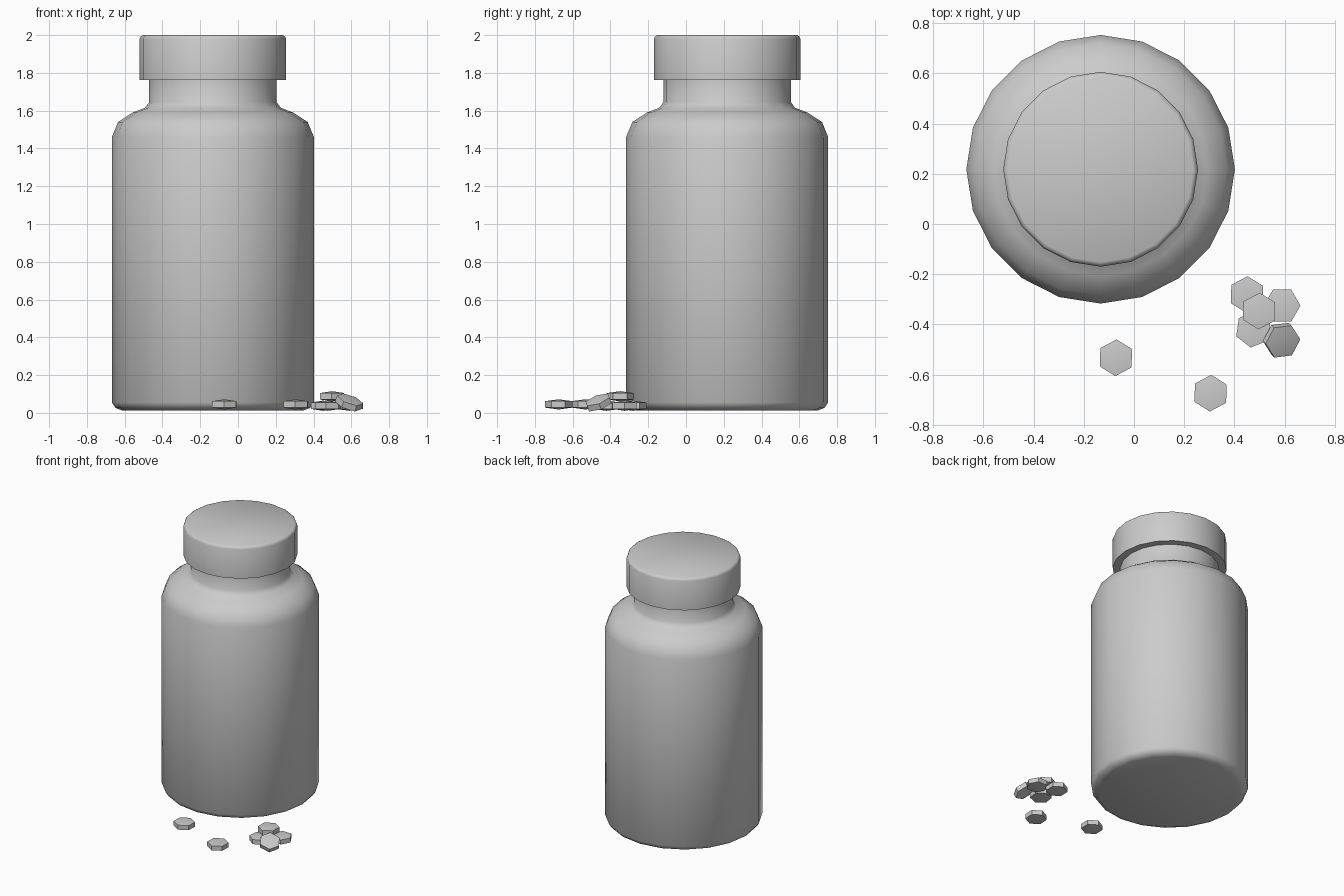
import bpy, bmesh, math
from mathutils import Matrix, Vector

if "Cube" in bpy.data.objects:
    bpy.data.objects.remove(bpy.data.objects["Cube"])


def lathe(name, profile, sides, matrix, sharp=40):
    """Revolve (radius, z) points about z; radius 0 makes a pole."""
    bm = bmesh.new()
    rings = []
    for r, z in profile:
        if r == 0:
            rings.append([bm.verts.new((0, 0, z))] * sides)
        else:
            rings.append([bm.verts.new((r * math.cos(2 * math.pi * i / sides),
                                        r * math.sin(2 * math.pi * i / sides), z))
                          for i in range(sides)])
    for a, b in zip(rings, rings[1:]):
        for i in range(sides):
            j = (i + 1) % sides
            bm.faces.new(list(dict.fromkeys([a[i], a[j], b[j], b[i]])))
    # Close flat ends
    if profile[0][0] > 0:
        bm.faces.new(rings[0][::-1])
    if profile[-1][0] > 0:
        bm.faces.new(rings[-1])
    bmesh.ops.recalc_face_normals(bm, faces=bm.faces)
    mesh = bpy.data.meshes.new(name)
    bm.to_mesh(mesh)
    bm.free()
    ob = bpy.data.objects.new(name, mesh)
    bpy.context.collection.objects.link(ob)
    ob.matrix_world = matrix
    bpy.ops.object.select_all(action='DESELECT')
    ob.select_set(True)
    bpy.context.view_layer.objects.active = ob
    bpy.ops.object.shade_smooth_by_angle(angle=math.radians(sharp))
    return ob


# Bottle body with rounded base, shoulder and neck
axis = Matrix.Translation((-0.133, 0.218, 0))
lathe("bottle", [(0.48, 0.013), (0.515, 0.026), (0.535, 0.055), (0.535, 1.46),
                 (0.502, 1.54), (0.425, 1.59), (0.36, 1.615), (0.337, 1.645),
                 (0.337, 1.78)], 20, axis, 60)

# Cap
lathe("cap", [(0.388, 1.762), (0.388, 1.98), (0.382, 1.993), (0.37, 2.0)], 20, axis, 60)

# Hexagonal tablets: x, y, z, spin, tilt (degrees)
pills = [(-0.072, -0.533, 0.045, 88, 0),
         (0.305, -0.674, 0.045, 88, 0),
         (0.45, -0.281, 0.038, 88, 0),
         (0.590, -0.325, 0.038, 0, 0),
         (0.475, -0.420, 0.038, 82, 0),
         (0.498, -0.347, 0.088, 88, 0),
         (0.588, -0.463, 0.055, 4, 27)]
for n, (x, y, z, spin, tilt) in enumerate(pills, 1):
    m = (Matrix.Translation((x, y, z))
         @ Matrix.Rotation(math.radians(tilt), 4, Vector((1, 1, 0)))
         @ Matrix.Rotation(math.radians(spin), 4, 'Z'))
    lathe(f"tablet_{n}", [(0, -0.027), (0.073, -0.017), (0.073, 0.017), (0, 0.027)], 6, m, 40)
